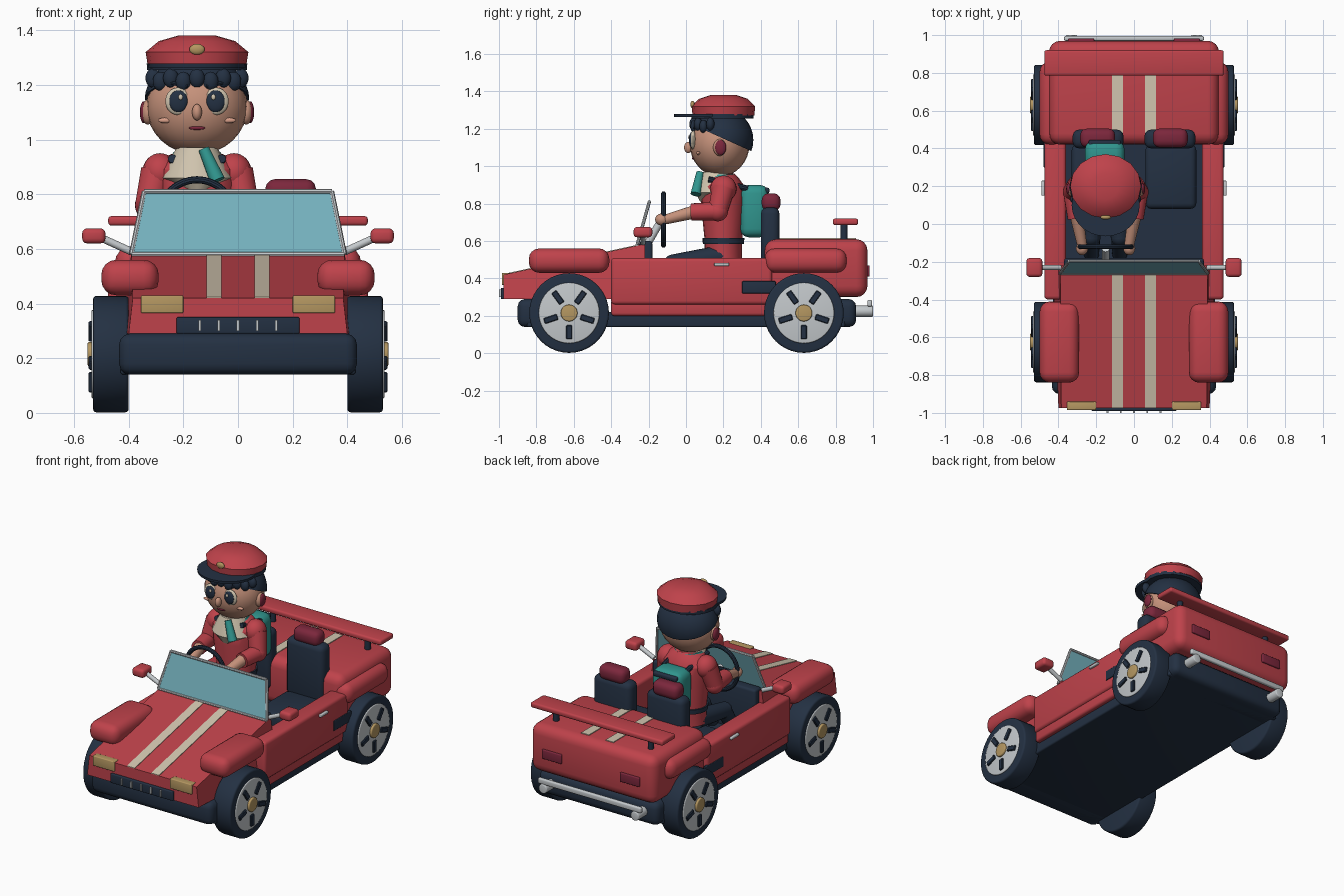
import bpy, bmesh, math
from mathutils import Matrix, Vector

if "Cube" in bpy.data.objects:
    bpy.data.objects.remove(bpy.data.objects["Cube"], do_unlink=True)


def material(name, *rgb):
    mat = bpy.data.materials.new(name)
    mat.use_nodes = True
    mat.diffuse_color = (*rgb, 1)
    mat.node_tree.nodes["Principled BSDF"].inputs["Base Color"].default_value = (*rgb, 1)
    return mat


red = material("body red", .52, .055, .07)
navy = material("dark navy", .017, .03, .055)
silver = material("silver", .55, .58, .6)
cream = material("cream", .64, .56, .43)
gold = material("gold", .46, .31, .12)
skin = material("skin", .57, .29, .2)
maroon = material("maroon", .2, .02, .045)
teal = material("teal", .03, .3, .27)
glass = material("glass blue", .18, .45, .52)
blush = material("blush", .7, .35, .25)


# Shared helpers
def smooth(obj):
    bpy.ops.object.select_all(action='DESELECT')
    obj.select_set(True)
    bpy.context.view_layer.objects.active = obj
    bpy.ops.object.shade_smooth_by_angle(angle=math.radians(35))
    return obj


def finish(name, bm, mat):
    bmesh.ops.recalc_face_normals(bm, faces=bm.faces)
    mesh = bpy.data.meshes.new(name)
    bm.to_mesh(mesh)
    bm.free()
    mesh.materials.append(mat)
    obj = bpy.data.objects.new(name, mesh)
    bpy.context.collection.objects.link(obj)
    return smooth(obj)


def box(name, xs, ys, zs, mat, bevel=0, segments=3):
    bm = bmesh.new()
    spans = [Vector(s) for s in (xs, ys, zs)]
    centre = Vector([(s[0] + s[1]) / 2 for s in spans])
    size = Vector([abs(s[1] - s[0]) for s in spans])
    bmesh.ops.create_cube(bm, size=1, matrix=Matrix.LocRotScale(centre, None, size))
    if bevel:
        bmesh.ops.bevel(bm, geom=bm.edges[:], offset=bevel, segments=segments,
                        profile=.5, affect='EDGES')
    return finish(name, bm, mat)


def rod(name, start, end, radius, mat, end_radius=None, sides=20, bevel=0):
    a, b = Vector(start), Vector(end)
    turn = (b - a).to_track_quat('Z', 'Y')
    bm = bmesh.new()
    bmesh.ops.create_cone(bm, cap_ends=True, segments=sides, radius1=radius,
                          radius2=radius if end_radius is None else end_radius,
                          depth=(b - a).length, matrix=Matrix.LocRotScale((a + b) / 2, turn, None))
    if bevel:
        rims = [e for e in bm.edges if any(len(f.verts) > 4 for f in e.link_faces)]
        bmesh.ops.bevel(bm, geom=rims, offset=bevel, segments=3, profile=.5, affect='EDGES')
    return finish(name, bm, mat)


def ball(name, centre, radii, mat, cut=None):
    bm = bmesh.new()
    bmesh.ops.create_uvsphere(bm, u_segments=24, v_segments=16, radius=1,
                              matrix=Matrix.LocRotScale(Vector(centre), None, Vector(radii)))
    if cut:
        point, normal = cut
        bmesh.ops.bisect_plane(bm, geom=bm.verts[:] + bm.edges[:] + bm.faces[:],
                               plane_co=point, plane_no=normal, clear_inner=True)
        bmesh.ops.holes_fill(bm, edges=[e for e in bm.edges if e.is_boundary], sides=0)
    return finish(name, bm, mat)


def loft(name, rings, mat):
    bm = bmesh.new()
    loops = [[bm.verts.new(p) for p in ring] for ring in rings]
    n = len(loops[0])
    for low, high in zip(loops, loops[1:]):
        for i in range(n):
            j = (i + 1) % n
            bm.faces.new((low[i], low[j], high[j], high[i]))
    bm.faces.new(loops[0])
    bm.faces.new(loops[-1])
    return finish(name, bm, mat)


def oval_stack(name, x, y, levels, mat, sides=20):
    turns = [math.tau * i / sides for i in range(sides)]
    return loft(name, [[(x + rx * math.cos(t), y + ry * math.sin(t), z) for t in turns]
                       for z, rx, ry in levels], mat)


def section(y, low_width, top_width, low, top):
    return [(-low_width, y, low), (low_width, y, low), (top_width, y, top), (-top_width, y, top)]


# Chassis, tub and bodywork
box("chassis", (-.43, .43), (-.85, .85), (.14, .22), navy, .01)
box("front_bumper", (-.435, .435), (-.9, -.72), (.14, .29), navy, .04)
box("rear_bumper", (-.43, .43), (.72, .91), (.14, .29), navy, .04)
box("sill", (-.46, .46), (-.4, .43), (.2, .29), red, .015)
box("cabin_floor", (-.37, .37), (-.3, .45), (.28, .32), navy)
loft("hood", [section(-.975, .4, .385, .29, .42), section(-.22, .43, .39, .29, .585)], red)
box("rear_deck", (-.45, .45), (.42, .97), (.3, .61), red, .06, 4)
box("dashboard", (-.37, .37), (-.25, -.18), (.3, .6), navy, .015)
box("spoiler", (-.475, .475), (.785, .92), (.685, .72), red, .012)
box("grille", (-.225, .225), (-.99, -.95), (.29, .35), navy, .005)
for i in range(-2, 3):
    box("grille_bar", (i * .07 - .005, i * .07 + .005), (-1, -.98), (.3, .34), silver)
box("rear_chrome_bar", (-.37, .37), (.97, .995), (.25, .285), silver, .008)

# Windshield
def pane(z, y, w):
    return [(-w, y, z), (w, y, z), (w, y + .008, z), (-w, y + .008, z)]


loft("windshield", [pane(.58, -.265, .385), pane(.81, -.2, .34)], glass)
corners = [(-.39, -.261, .58), (-.343, -.196, .81), (.343, -.196, .81), (.39, -.261, .58)]
for a, b in zip(corners, corners[1:] + corners[:1]):
    rod("windshield_frame", a, b, .009, silver, sides=8)

# Racing stripes
for x in (-.0875, .0875):
    span = (x - .028, x + .028)
    loft("hood_stripe", [[(span[0], y, z), (span[1], y, z), (span[1], y, z + .004), (span[0], y, z + .004)]
                         for y, z in ((-.975, .42), (-.26, .576))], cream)
    box("deck_stripe", span, (.47, .91), (.608, .615), cream)

# Parts repeated on both sides
for s, side in ((1, "left"), (-1, "right")):
    def both(a, b):
        return s * a, s * b

    box(side + "_tub_wall", both(.36, .475), (-.4, .46), (.26, .51), red, .02)
    box(side + "_front_fender", both(.29, .5), (-.84, -.41), (.43, .56), red, .055, 4)
    box(side + "_rear_fender", both(.37, .5), (.42, .86), (.43, .56), red, .055, 4)
    box(side + "_headlight", both(.2, .355), (-.985, -.94), (.365, .43), gold, .005)
    box(side + "_tail_light", both(.21, .35), (.95, .982), (.41, .47), maroon, .006)
    box(side + "_mirror", both(.485, .57), (-.28, -.18), (.62, .675), red, .018)
    rod(side + "_mirror_stalk", (s * .39, -.23, .59), (s * .5, -.23, .64), .014, silver, sides=12)
    box(side + "_door_handle", both(.47, .49), (.15, .23), (.466, .483), silver, .005)
    box(side + "_side_vent", both(.46, .48), (.3, .48), (.32, .385), navy, .004)
    rod(side + "_spoiler_post", (s * .34, .845, .59), (s * .34, .845, .69), .018, navy)
    rod(side + "_exhaust", (s * .33, .88, .225), (s * .33, 1, .225), .03, silver, bevel=.006)
    # Seats
    box(side + "_seat_cushion", both(.06, .33), (.08, .42), (.31, .44), navy, .03)
    box(side + "_seat_back", both(.055, .325), (.4, .5), (.4, .78), navy, .035)
    box(side + "_headrest", both(.1, .285), (.405, .505), (.76, .855), maroon, .035)
    # Wheels
    for y, end in ((-.625, "front"), (.63, "rear")):
        name = side + "_" + end
        mid = .215
        rod(name + "_tyre", (s * .4, y, mid), (s * .53, y, mid), .213, navy, sides=40, bevel=.012)
        rod(name + "_rim", (s * .5, y, mid), (s * .536, y, mid), .162, silver, sides=40, bevel=.006)
        rod(name + "_hub", (s * .5, y, mid), (s * .55, y, mid), .045, gold, bevel=.006)
        for k in range(5):
            slot = box(name + "_rim_slot", both(.52, .546), (-.016, .016), (-.14, -.065), navy, .004, 1)
            slot.location = (0, y, mid)
            slot.rotation_euler.x = math.tau * k / 5

# Steering wheel
cx = -.15
bpy.ops.mesh.primitive_torus_add(location=(cx, -.12, .715), rotation=(math.pi / 2, 0, 0),
                                 major_radius=.138, minor_radius=.013,
                                 major_segments=32, minor_segments=10)
wheel = smooth(bpy.context.object)
wheel.name = "steering_wheel"
wheel.data.materials.append(navy)
for dx, dz in ((-.13, 0), (.13, 0), (0, -.13)):
    rod("wheel_spoke", (cx, -.12, .715), (cx + dx, -.12, .715 + dz), .01, navy, sides=8)
rod("steering_column", (cx, -.13, .715), (cx, -.22, .56), .02, silver)

# Driver torso, collar and pack
oval_stack("jacket", cx, .2, [(.5, .12, .1), (.6, .12, .1), (.8, .145, .12), (.89, .15, .115),
                              (.94, .11, .08), (.96, .06, .06)], red)
oval_stack("belt", cx, .2, [(.585, .128, .11), (.615, .13, .112)], navy)
oval_stack("collar", cx, .165, [(.81, .05, .09), (.86, .13, .115), (.97, .075, .08)], cream)
rod("neck", (cx, .19, .9), (cx, .19, 1), .06, skin)
rod("scarf_tail", (cx + .025, .075, .965), (cx + .075, .052, .85), .02, teal, .028)
oval_stack("scarf", cx, .185, [(.93, .1, .095), (.955, .085, .08)], teal)
box("backpack", (cx - .11, cx + .1), (.29, .44), (.62, .9), teal, .045)
box("pack_flap", (cx - .09, cx + .08), (.33, .446), (.855, .885), navy, .01)

# Head
ball("head", (cx, .18, 1.12), (.185, .16, .175), skin)
ball("hair", (cx, .192, 1.14), (.192, .168, .17), navy, ((cx, .05, 1.215), (0, .45, 1)))
for i in range(-4, 5):
    angle = i * .29
    ball("fringe_curl", (cx + .175 * math.sin(angle), .19 - .15 * math.cos(angle), 1.225 - .012 * (i % 2)),
         (.028, .022, .035), navy)
ball("nose", (cx, .012, 1.1), (.018, .022, .03), skin)
ball("mouth", (cx, .04, 1.042), (.03, .008, .007), maroon)

# Cap
oval_stack("cap_crown", cx, .2, [(1.27, .18, .165), (1.32, .188, .17), (1.36, .14, .13),
                                 (1.38, .07, .07)], red, 16)
oval_stack("cap_band", cx, .195, [(1.255, .183, .165), (1.278, .184, .167)], navy)
oval_stack("cap_brim", cx, .1, [(1.262, .178, .163), (1.278, .18, .165)], navy, 28)
ball("cap_badge", (cx, .035, 1.33), (.028, .012, .02), gold)

# Mirrored driver parts
for s, side in ((1, "left"), (-1, "right")):
    def at(dx, y, z):
        return cx + s * dx, y, z

    ball(side + "_ear", at(.18, .18, 1.1), (.025, .035, .045), skin)
    ball(side + "_earphone", at(.195, .185, 1.1), (.014, .03, .04), maroon)
    ball(side + "_eye", at(.07, .038, 1.14), (.046, .016, .05), cream)
    ball(side + "_iris", at(.068, .028, 1.14), (.034, .012, .04), navy)
    ball(side + "_eye_glint", at(.06, .017, 1.155), (.008, .005, .01), cream)
    rod(side + "_eyebrow", at(.035, .033, 1.195), at(.105, .055, 1.21), .007, navy, sides=8)
    ball(side + "_cheek", at(.115, .066, 1.07), (.028, .01, .01), blush)
    ball(side + "_shoulder", at(.135, .2, .88), (.065, .07, .07), red)
    rod(side + "_upper_sleeve", at(.145, .2, .88), at(.175, .17, .76), .062, red, .052)
    ball(side + "_elbow", at(.175, .17, .76), (.052, .055, .055), red)
    rod(side + "_lower_sleeve", at(.175, .17, .76), at(.155, .03, .755), .05, red, .046)
    rod(side + "_forearm", at(.155, .05, .757), at(.125, -.11, .715), .036, skin, .026)
    ball(side + "_hand", at(.125, -.13, .715), (.032, .035, .032), skin)
    rod(side + "_pack_strap", at(.09, .12, .93), at(.08, .33, .88), .016, navy, sides=10)
    rod(side + "_thigh", at(.06, .2, .52), at(.075, -.07, .48), .06, navy, .048)
    ball(side + "_knee", at(.075, -.07, .48), (.048, .048, .048), navy)
    rod(side + "_shin", at(.075, -.07, .48), at(.075, -.16, .33), .046, navy, .04)
